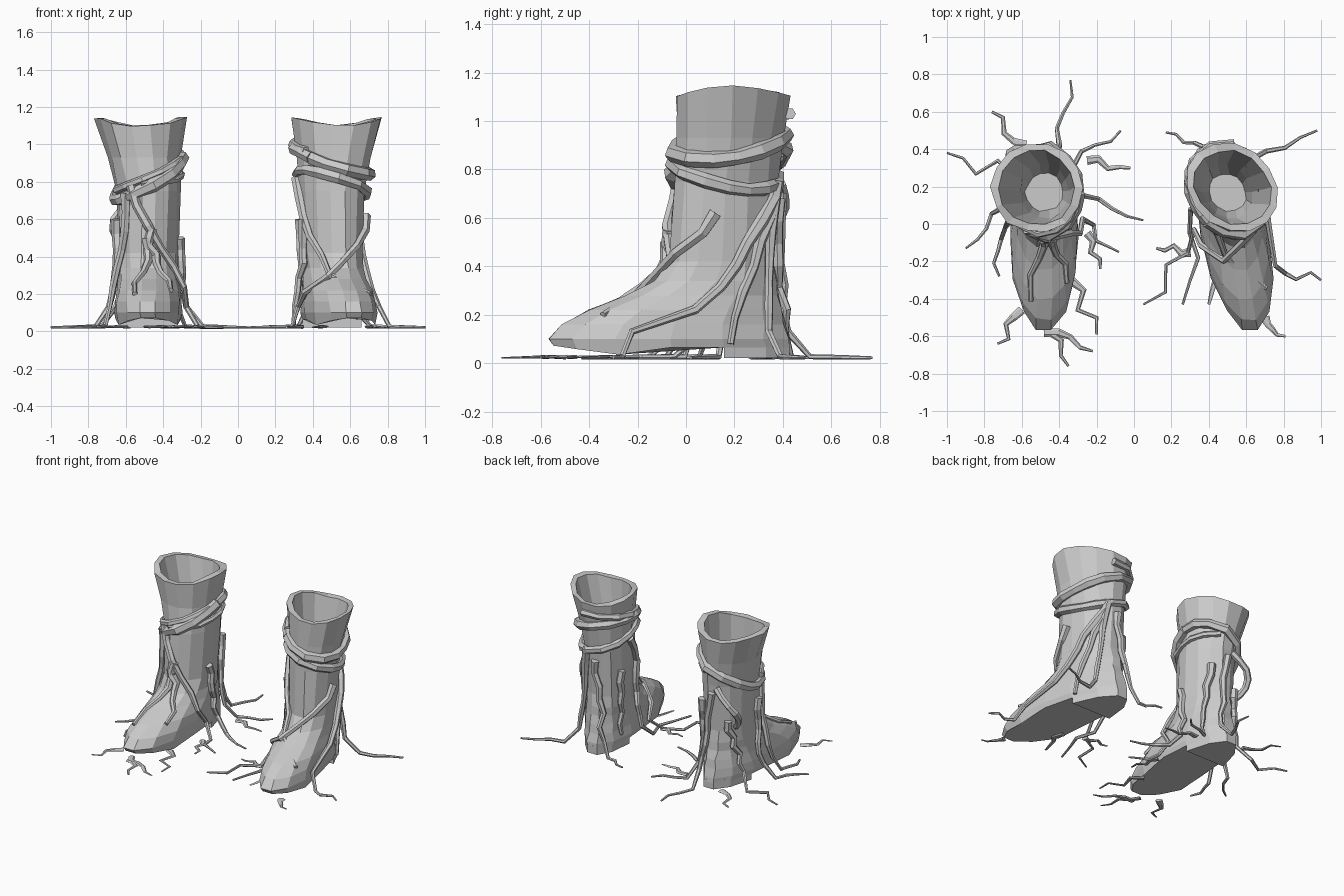
import bpy, bmesh, random
from math import sin, cos, radians, pi
from mathutils import Vector
from mathutils.bvhtree import BVHTree

if "Cube" in bpy.data.objects:
    bpy.data.objects.remove(bpy.data.objects["Cube"])

random.seed(4)
SIDES = 14

# Side profile of a boot: z, front y, back y, half width
OUTER = [(.065, -.56, .44, .175), (.10, -.575, .435, .185), (.16, -.52, .42, .18),
         (.22, -.41, .405, .172), (.28, -.25, .39, .165), (.34, -.13, .38, .16),
         (.42, -.075, .37, .158), (.75, -.05, .385, .172),
         (.93, -.04, .405, .197), (1.12, -.045, .435, .245)]
INNER = [(1.12, -.005, .395, .205), (.72, .03, .32, .13), (.52, .07, .27, .1)]


def ring(bm, row, shape):
    """One horizontal loop of the boot, following its lean and toe direction."""
    z, y0, y1, w = row
    cx, toe, flare = shape
    out = []
    for i in range(SIDES):
        t = 2 * pi * i / SIDES
        y = (y0 + y1) / 2 + (y1 - y0) / 2 * sin(t)
        zz, j = z, .006
        if z < .08:                                   # toe spring and arch
            zz, j = (.035 + max(0, -.3 - y) * .15 if y < -.1 else .065), 0
        if z > 1.1:                                   # wavy rim
            zz += .022 * cos(2 * t) + random.uniform(-.005, .005)
        x = cx + w * cos(t) + toe * (.17 - y) + flare * max(0, z - .75) / .37
        out.append(bm.verts.new((x + random.uniform(-j, j), y + random.uniform(-j, j), zz)))
    return out


def finish(bm, name):
    bmesh.ops.recalc_face_normals(bm, faces=bm.faces)
    me = bpy.data.meshes.new(name)
    bm.to_mesh(me)
    bpy.context.collection.objects.link(bpy.data.objects.new(name, me))


def make_boot(side, shape):
    # Heel block: the back part of the sole outline, as a low prism
    bm = bmesh.new()
    for z in (.022, .08):
        for v in ring(bm, OUTER[0], shape):
            if v.co.y < .03:
                bm.verts.remove(v)
            else:
                v.co.z = z
    bmesh.ops.convex_hull(bm, input=bm.verts)
    finish(bm, side + "_heel")
    bm.free()
    # Lofted outside, rim and lining
    bm = bmesh.new()
    loops = [ring(bm, r, shape) for r in OUTER + INNER]
    for a, b in zip(loops, loops[1:]):
        for i in range(SIDES):
            k = (i + 1) % SIDES
            bm.faces.new((a[i], a[k], b[k], b[i]))
    bm.faces.new(loops[0][::-1])
    bm.faces.new(loops[-1])
    finish(bm, side + "_boot")
    tree = BVHTree.FromBMesh(bm)
    bm.free()
    return tree, shape[0]


def on_boot(boot, deg, z, off=.012):
    """Point on the boot's outside at an angle (0 = +x, 270 = front) and height."""
    d = Vector((cos(radians(deg)), sin(radians(deg)), 0))
    c = Vector((boot[1], .17, z))
    return (boot[0].ray_cast(c + d * 2, -d)[0] or c + d * .2) + d * off


def band(boot, start, sweep, mid, amp, high, r0, r1):
    """Tilted strap around the shaft, highest at the angle 'high'."""
    n = round(abs(sweep) / 27)
    angles = [start + sweep * i / n for i in range(n + 1)]
    return [on_boot(boot, a, mid + amp * cos(radians(a - high))) for a in angles], r0, r1


def creep(a, b, n=4):
    """Kinked line over the ground from a to b, without its first point."""
    a, b = Vector((a[0], a[1], .028)), Vector((b[0], b[1], .022))
    side = (b - a).cross(Vector((0, 0, 1)))
    return [a.lerp(b, i / n) + side * (random.uniform(-.18, .18) if i < n else 0)
            for i in range(1, n + 1)]


def climb(boot, d0, z0, d1, tip=None, z1=.13, n=6):
    """Root running down the boot from angle d0, height z0, and out to a ground tip."""
    pts = []
    for i in range(n + 1):
        f = i / n
        wob = random.uniform(-6, 6) if 0 < i < n else 0
        pts.append(on_boot(boot, d0 + (d1 - d0) * f + wob, z0 + (z1 - z0) * f,
                           .012 + (.03 * f * f if tip else 0)))
    if tip:
        pts += creep(pts[-1], tip)
    return pts, .028, .006 if tip else .014


def tubes(name, paths, flat=1.0):
    """Six-sided tapering tubes; each path is (points, start radius, end radius)."""
    cu = bpy.data.curves.new(name, "CURVE")
    cu.dimensions = "3D"
    cu.bevel_depth = 1
    cu.bevel_resolution = 1
    cu.use_fill_caps = True
    for pts, r0, r1 in paths:
        sp = cu.splines.new("POLY")
        sp.use_smooth = False
        sp.points.add(len(pts) - 1)
        for i, p in enumerate(pts):
            sp.points[i].co = (p[0], p[1], p[2] / flat, 1)
            sp.points[i].radius = (r0 + (r1 - r0) * i / (len(pts) - 1)) * random.uniform(.88, 1.12)
    ob = bpy.data.objects.new(name, cu)
    ob.scale.z = flat
    bpy.context.collection.objects.link(ob)
    bpy.ops.object.select_all(action="DESELECT")
    ob.select_set(True)
    bpy.context.view_layer.objects.active = ob
    bpy.ops.object.convert(target="MESH")


left = make_boot("left", (-.48, 0, -.04))
right = make_boot("right", (.5, .17, .03))

# Straps wound round the shafts
tubes("left_straps", [band(left, 0, -360, .82, .12, 25, .036, .032),
                      band(left, -20, -130, .84, .09, 10, .025, .02),
                      band(left, -100, 175, .82, .03, 60, .02, .018)])
tubes("right_straps", [band(right, 235, 360, .91, .07, 160, .035, .034),
                       band(right, 225, 385, .79, .075, 215, .032, .024),
                       band(right, 82, 140, .99, .04, 90, .024, .024)])

# Loose loop hanging off the left boot
tubes("left_loop", [([on_boot(left, 100 + 38 * sin(pi * .6 * f), .74 - .29 * f, .01 + .09 * sin(pi * f))
                      for f in (0, .17, .33, .5, .67, .83, 1)], .026, .022)])

# Roots: start angle, start height, end angle, ground tip
tubes("left_roots", [
    climb(left, 245, .78, 325, (-.08, -.15)), climb(left, 235, .74, 222, (-.72, -.28)),
    climb(left, 340, .5, 355, (.05, .02)), climb(left, 60, .62, 42, (-.07, .5)),
    climb(left, 90, .7, 72, (-.34, .77)), climb(left, 120, .5, 150, (-1, .38)),
    climb(left, 205, .6, 200, (-.9, -.13)),
    climb(left, 275, .55, 263, z1=.2), climb(left, 268, .5, 284, z1=.22)])
tubes("right_roots", [
    climb(right, 75, .68, -57, (1, -.3)), climb(right, 345, .62, 228, (.05, -.43)),
    climb(right, 215, .6, 205, (.26, -.43)), climb(right, 80, .75, 55, (.98, .5)),
    climb(right, 100, .68, 118, (.17, .49)),
    climb(right, 170, .82, 292, z1=.2), climb(right, 78, .72, 5, z1=.08),
    climb(right, 150, .6, 152)])

# Flat rootlets spreading over the ground: from x, y to x, y
ROOTLETS = [(-.58, .42, -.76, .6), (-.6, -.46, -.73, -.64), (-.49, -.52, -.35, -.76),
            (-.48, -.58, -.22, -.68), (-.34, -.3, -.2, -.59), (-.25, -.05, -.18, -.24),
            (-.25, .34, -.02, .3), (.7, -.5, .81, -.6), (.44, -.2, .4, -.43), (.3, -.15, .12, -.13)]
tubes("ground_rootlets", [([Vector((a, b, .025))] + creep((a, b), (c, d)), .024, .007)
                          for a, b, c, d in ROOTLETS], .4)
